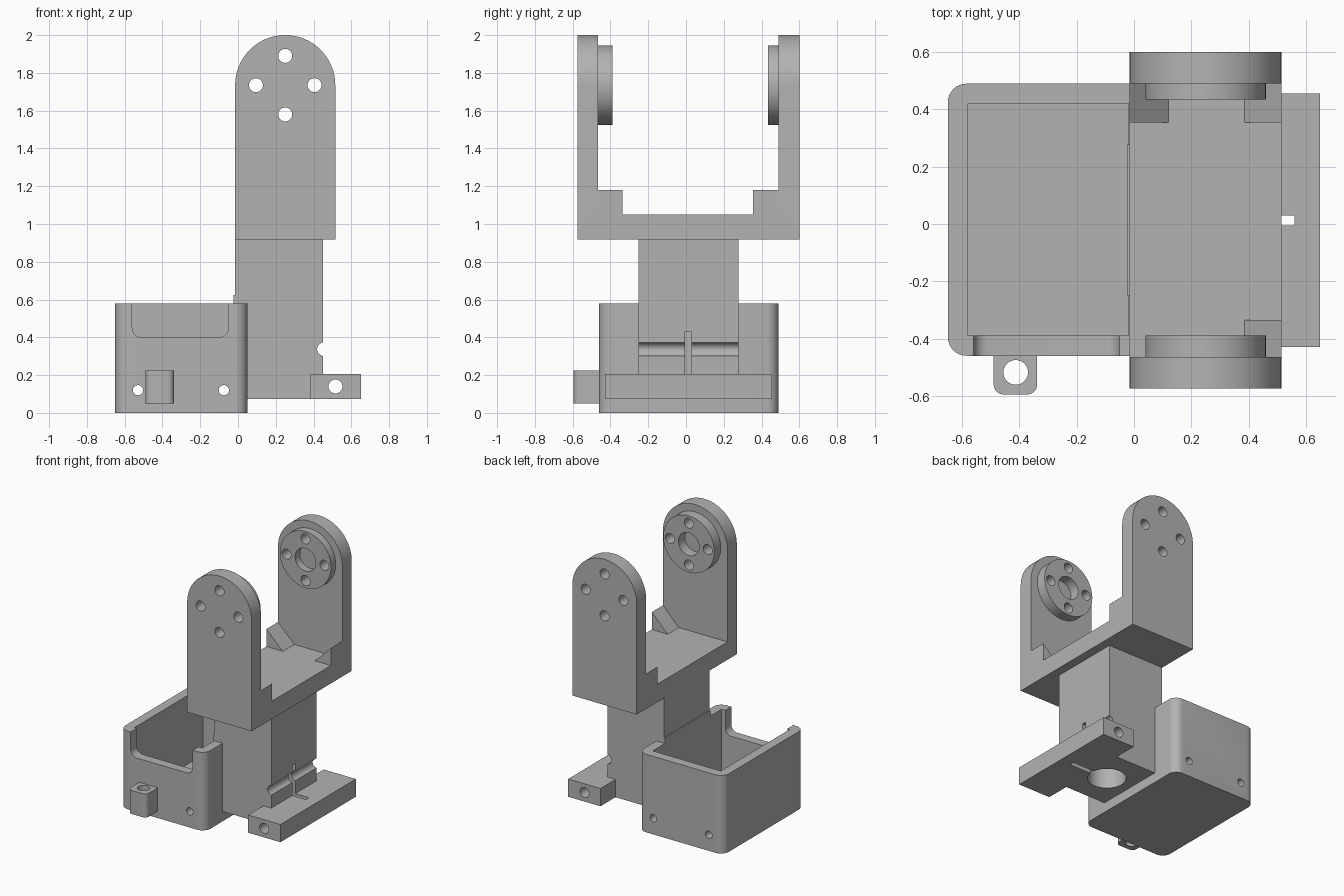
import bpy, bmesh, math
from mathutils import Vector

cube = bpy.data.objects.get("Cube")
if cube:
    bpy.data.objects.remove(cube, do_unlink=True)

grey = bpy.data.materials.new("plain grey")
grey.use_nodes = True
GREY = (0.45, 0.45, 0.45, 1)
grey.diffuse_color = GREY
grey.node_tree.nodes["Principled BSDF"].inputs["Base Color"].default_value = GREY


def prism(name, points, axis, lo, hi):
    """Extrude a 2D outline along an axis; the outline uses the other two axes in order."""
    def place(p, d):
        c = list(p)
        c.insert("xyz".index(axis), d)
        return Vector(c)
    bm = bmesh.new()
    face = bm.faces.new([bm.verts.new(place(p, lo)) for p in points])
    new = bmesh.ops.extrude_face_region(bm, geom=[face])["geom"]
    shift = place((0, 0), hi - lo)
    bmesh.ops.translate(bm, vec=shift, verts=[v for v in new if isinstance(v, bmesh.types.BMVert)])
    bmesh.ops.recalc_face_normals(bm, faces=bm.faces)
    mesh = bpy.data.meshes.new(name)
    bm.to_mesh(mesh)
    bm.free()
    mesh.materials.append(grey)
    ob = bpy.data.objects.new(name, mesh)
    bpy.context.collection.objects.link(ob)
    return ob


def arc(cx, cy, r, start, end, n):
    angles = [math.radians(start + (end - start) * i / n) for i in range(n + 1)]
    return [(cx + r * math.cos(a), cy + r * math.sin(a)) for a in angles]


def cylinder(name, cx, cy, r, axis, lo, hi, n=48):
    return prism(name, arc(cx, cy, r, 0, 360, n)[:-1], axis, lo, hi)


def rounded(x0, x1, y0, y1, radii):
    """Rectangle outline; radii run from the lower left corner anticlockwise."""
    corners = [(x0, y0, 1, 1), (x1, y0, -1, 1), (x1, y1, -1, -1), (x0, y1, 1, -1)]
    pts = []
    for i, ((x, y, sx, sy), r) in enumerate(zip(corners, radii)):
        start = 180 + 90 * i
        pts += arc(x + sx * r, y + sy * r, r, start, start + 90, 8) if r else [(x, y)]
    return pts


def box(name, x0, x1, y0, y1, z0, z1):
    return prism(name, rounded(x0, x1, y0, y1, [0] * 4), "z", z0, z1)


def boolean(target, tool, operation="DIFFERENCE"):
    mod = target.modifiers.new("boolean", "BOOLEAN")
    mod.operation, mod.solver, mod.object = operation, "EXACT", tool
    bpy.context.view_layer.objects.active = target
    bpy.ops.object.modifier_apply(modifier=mod.name)
    bpy.data.objects.remove(tool, do_unlink=True)


# Open box with a front cutout and screw holes
case = prism("open_box", rounded(-0.65, 0.05, -0.46, 0.49, [0.065] * 4), "z", 0, 0.58)
boolean(case, box("cavity", -0.58, -0.02, -0.39, 0.42, 0.07, 0.7))
boolean(case, prism("cutout", rounded(-0.56, -0.05, 0.4, 0.7, [0.05, 0.05, 0, 0]), "y", -0.6, -0.3))
for x in (-0.53, -0.075):
    boolean(case, cylinder("screw_hole", x, 0.12, 0.027, "y", -0.7, 0.7, 24))

# Lug with a vertical hole on the front of the box
lug = prism("front_lug", rounded(-0.49, -0.338, -0.595, -0.455, [0.035, 0.035, 0, 0]), "z", 0.05, 0.225)
boolean(lug, cylinder("lug_hole", -0.413, -0.518, 0.043, "z", 0, 0.3, 32))

# Post and clamp plate, with shaft socket, clamp slit and groove
post = box("post", -0.015, 0.45, -0.252, 0.278, 0.073, 0.92)
boolean(post, box("clamp_plate", 0.385, 0.65, -0.43, 0.455, 0.073, 0.205), "UNION")
boolean(post, cylinder("socket", 0.25, 0.013, 0.13, "z", 0, 0.43))
boolean(post, box("slit", 0.25, 0.56, -0.005, 0.03, 0, 0.43))
boolean(post, cylinder("groove", 0.455, 0.337, 0.036, "y", -0.6, 0.6, 32))
boolean(post, cylinder("bolt_hole", 0.516, 0.14, 0.037, "y", -0.6, 0.6, 32))
ledge = box("post_ledge", -0.024, 0.0, -0.252, 0.278, 0.5, 0.625)

# Yoke: a U profile trimmed by an arch outline
AX, AZ = 0.25, 1.735
U = [(-0.575, 0.917), (0.6, 0.917), (0.6, 2.1), (0.49, 2.1), (0.49, 1.05),
     (-0.465, 1.05), (-0.465, 2.1), (-0.575, 2.1)]
yoke = prism("yoke", U, "x", -0.3, 0.8)
arch = [(-0.015, 0.8), (0.515, 0.8)] + arc(AX, AZ, 0.265, 0, 180, 48)
boolean(yoke, prism("arch", arch, "y", -1, 1), "INTERSECT")

# Bearing bosses with a centre recess, on the inside of each arm
for lo, hi, r0, r1 in ((-0.52, -0.39, -0.465, -0.3), (0.435, 0.54, 0.35, 0.49)):
    boolean(yoke, cylinder("boss", AX, AZ, 0.21, "y", lo, hi, 64), "UNION")
    boolean(yoke, cylinder("recess", AX, AZ, 0.085, "y", r0, r1, 32))
for i in range(4):
    a = math.radians(90 * i)
    x, z = AX + 0.155 * math.cos(a), AZ + 0.155 * math.sin(a)
    boolean(yoke, cylinder("bolt_hole", x, z, 0.037, "y", -1, 1, 24))

# Three wedge ribs in the yoke corners
for name, edge, inner, lo, hi in (("front_left_rib", 0.515, 0.385, -0.465, -0.335),
                                  ("back_left_rib", 0.515, 0.385, 0.355, 0.49),
                                  ("back_right_rib", -0.015, 0.12, 0.355, 0.49)):
    prism(name, [(edge, 1.05), (inner, 1.05), (edge, 1.18)], "y", lo, hi)

# Smooth the round surfaces, keep corners sharp
for ob in (case, lug, post, yoke):
    bpy.ops.object.select_all(action="DESELECT")
    ob.select_set(True)
    bpy.context.view_layer.objects.active = ob
    bpy.ops.object.shade_smooth_by_angle(angle=math.radians(30))
